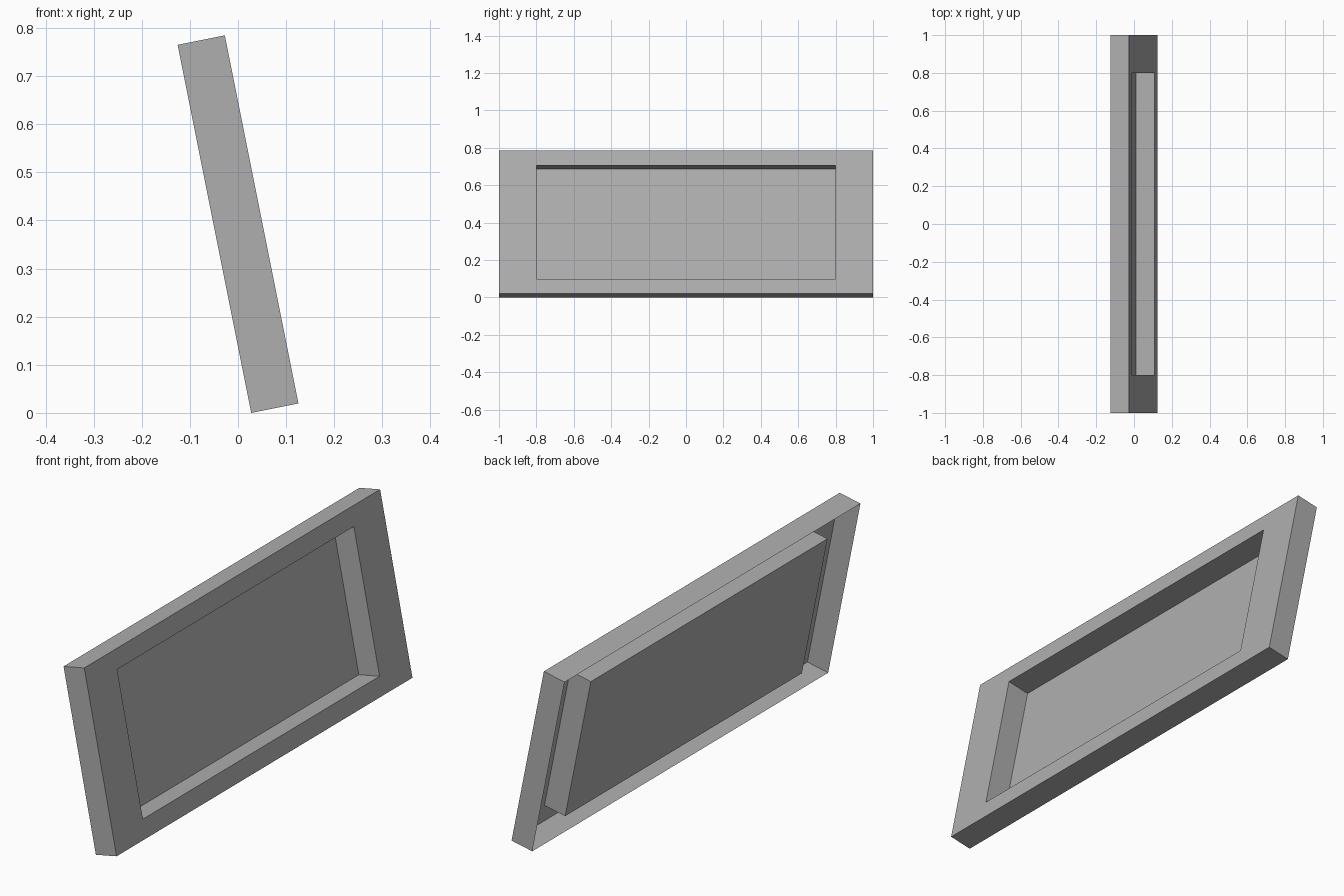
import bpy
import bmesh
import math

cube = bpy.data.objects.get("Cube")
if cube:
    bpy.data.objects.remove(cube, do_unlink=True)

# Dimensions of the leaning panel
LENGTH, HEIGHT, DEPTH = 2.0, 0.78, 0.1
SIDE_MARGIN, END_MARGIN = 0.08, 0.2
TILT = math.atan(0.2)

grey = bpy.data.materials.new("medium grey")
grey.use_nodes = True
colour = (0.43, 0.43, 0.43, 1)
grey.diffuse_color = colour
grey.node_tree.nodes["Principled BSDF"].inputs["Base Color"].default_value = colour


def ring(bm, x, half_y, half_z):
    """Rectangle of vertices facing +x."""
    corners = ((-1, -1), (1, -1), (1, 1), (-1, 1))
    return [bm.verts.new((x, sy * half_y, sz * half_z)) for sy, sz in corners]


def bridge(bm, a, b):
    for i in range(len(a)):
        j = (i + 1) % len(a)
        bm.faces.new((a[i], a[j], b[j], b[i]))


# Thin shell, open at the rear: outer walls, frame face, recess walls, recess floor
bm = bmesh.new()
outer = (LENGTH / 2, HEIGHT / 2)
inner = (LENGTH / 2 - END_MARGIN, HEIGHT / 2 - SIDE_MARGIN)
rings = [ring(bm, x, *size) for x, size in (
    (-DEPTH / 2, outer), (DEPTH / 2, outer), (DEPTH / 2, inner), (-DEPTH / 2, inner))]
for a, b in zip(rings, rings[1:]):
    bridge(bm, a, b)
bm.faces.new(rings[-1])

mesh = bpy.data.meshes.new("recessed_panel")
bm.to_mesh(mesh)
bm.free()
mesh.materials.append(grey)

panel = bpy.data.objects.new("recessed_panel", mesh)
bpy.context.collection.objects.link(panel)

# Lean it back with its lowest edge on the floor
panel.rotation_euler.y = -TILT
panel.location.z = (HEIGHT * math.cos(TILT) + DEPTH * math.sin(TILT)) / 2
